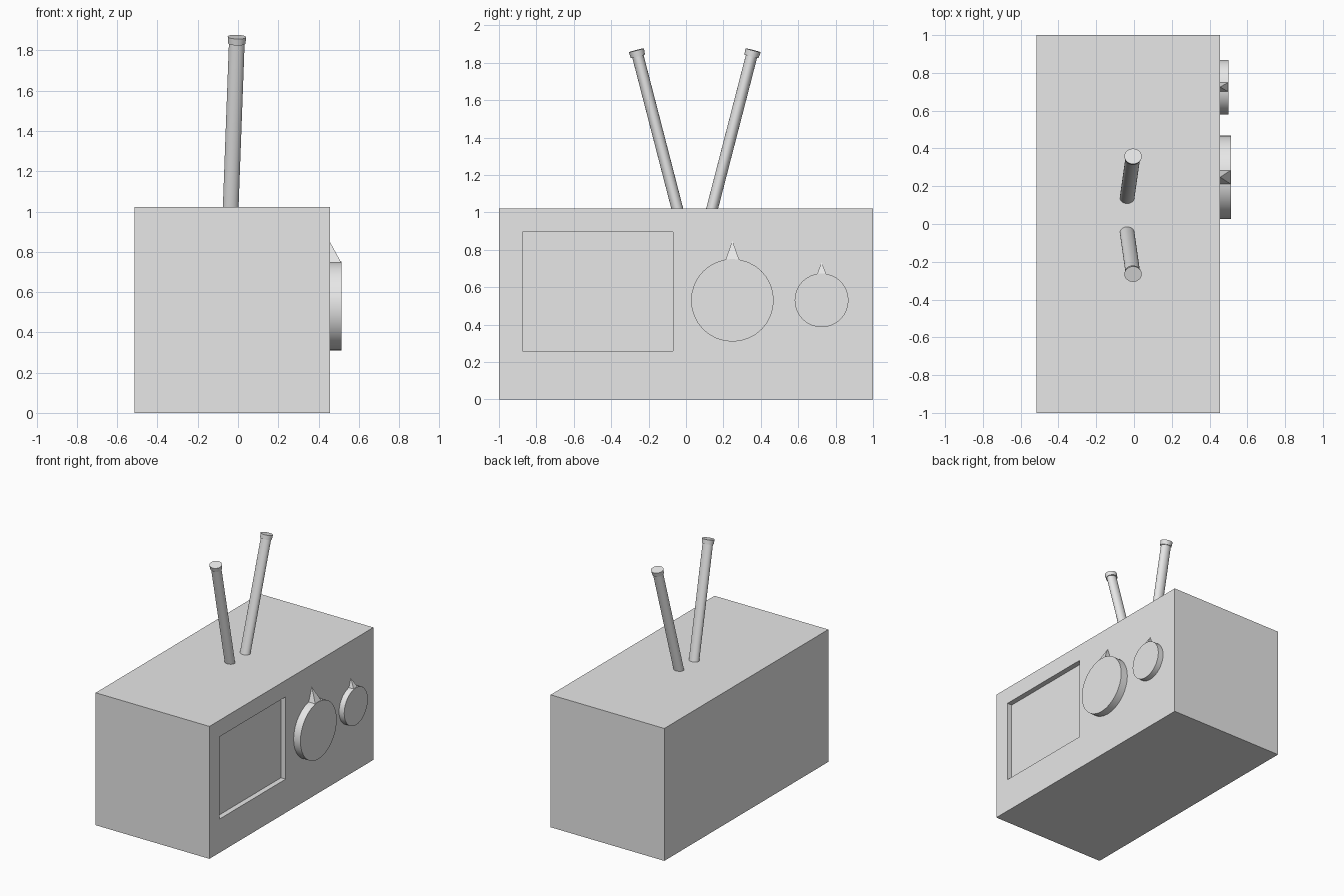
import bpy, bmesh, math
from mathutils import Vector, Matrix

cube = bpy.data.objects.get("Cube")
if cube:
    bpy.data.objects.remove(cube, do_unlink=True)

grey = bpy.data.materials.new("plain grey")
grey.use_nodes = True
grey.diffuse_color = (0.8, 0.8, 0.8, 1)
grey.node_tree.nodes["Principled BSDF"].inputs["Base Color"].default_value = (0.8, 0.8, 0.8, 1)

FACE_X = 0.456  # plane carrying the screen and knobs


def finish(name, bm, smooth=False):
    bmesh.ops.recalc_face_normals(bm, faces=bm.faces)
    mesh = bpy.data.meshes.new(name)
    bm.to_mesh(mesh)
    bm.free()
    mesh.materials.append(grey)
    obj = bpy.data.objects.new(name, mesh)
    bpy.context.collection.objects.link(obj)
    if smooth:
        bpy.ops.object.select_all(action='DESELECT')
        obj.select_set(True)
        bpy.context.view_layer.objects.active = obj
        bpy.ops.object.shade_smooth_by_angle(angle=math.radians(35))
    return obj


def box(name, low, high):
    low, high = Vector(low), Vector(high)
    bm = bmesh.new()
    bmesh.ops.create_cube(bm, size=1)
    bmesh.ops.scale(bm, vec=high - low, verts=bm.verts)
    bmesh.ops.translate(bm, vec=(low + high) / 2, verts=bm.verts)
    return finish(name, bm)


def knob(name, y, z, radius, front):
    bm = bmesh.new()
    place = Matrix.Translation(((FACE_X + front) / 2, y, z)) @ Matrix.Rotation(math.pi / 2, 4, 'Y')
    bmesh.ops.create_cone(bm, cap_ends=True, segments=32, radius1=radius, radius2=radius,
                          depth=front - FACE_X, matrix=place)
    finish(name, bm, smooth=True)


def pointer(name, y, half_width, base, tip, front):
    # pyramid on the knob rim, its apex lying against the casing
    bm = bmesh.new()
    corners = [bm.verts.new((x, y + s * half_width, base))
               for x, s in ((FACE_X, -1), (front, -1), (front, 1), (FACE_X, 1))]
    apex = bm.verts.new((FACE_X, y, tip))
    bm.faces.new(corners)
    for i in range(4):
        bm.faces.new((corners[i], corners[(i + 1) % 4], apex))
    finish(name, bm)


def antenna(name, side):
    # lofted oval rings along a leaning axis, widening at the end cap
    foot = Vector((-0.037, 0.0465 + side * 0.088, 1.0))
    top = Vector((-0.005, 0.0465 + side * 0.312, 1.867))
    axis = top - foot
    turn = Vector((0, 0, 1)).rotation_difference(axis).to_matrix()
    length = axis.length
    profile = [(0, 0.039, 0.031), (length - 0.034, 0.039, 0.031),
               (length - 0.034, 0.043, 0.039), (length, 0.046, 0.042)]
    bm = bmesh.new()
    rings = []
    for h, rx, ry in profile:
        angles = [math.tau * i / 32 for i in range(32)]
        rings.append([bm.verts.new(foot + turn @ Vector((rx * math.cos(a), ry * math.sin(a), h)))
                      for a in angles])
    for a, b in zip(rings, rings[1:]):
        for i in range(32):
            j = (i + 1) % 32
            bm.faces.new((a[i], a[j], b[j], b[i]))
    bm.faces.new(rings[0])
    bm.faces.new(rings[-1])
    finish(name, bm, smooth=True)


# Casing with a recessed screen
casing = box("casing", (-0.515, -1, 0), (FACE_X, 1, 1.022))
cutter = box("screen_cutter", (FACE_X - 0.04, -0.875, 0.26), (FACE_X + 0.1, -0.07, 0.895))
cutter.hide_render = True
cutter.hide_viewport = True
cut = casing.modifiers.new("screen recess", 'BOOLEAN')
cut.operation = 'DIFFERENCE'
cut.solver = 'EXACT'
cut.object = cutter

# Knobs and their pointers
knob("large_knob", 0.248, 0.53, 0.221, 0.514)
pointer("large_knob_pointer", 0.248, 0.037, 0.745, 0.85, 0.513)
knob("small_knob", 0.725, 0.53, 0.144, 0.5)
pointer("small_knob_pointer", 0.725, 0.025, 0.668, 0.735, 0.499)

# Pair of antennas
antenna("right_antenna", -1)
antenna("left_antenna", 1)
